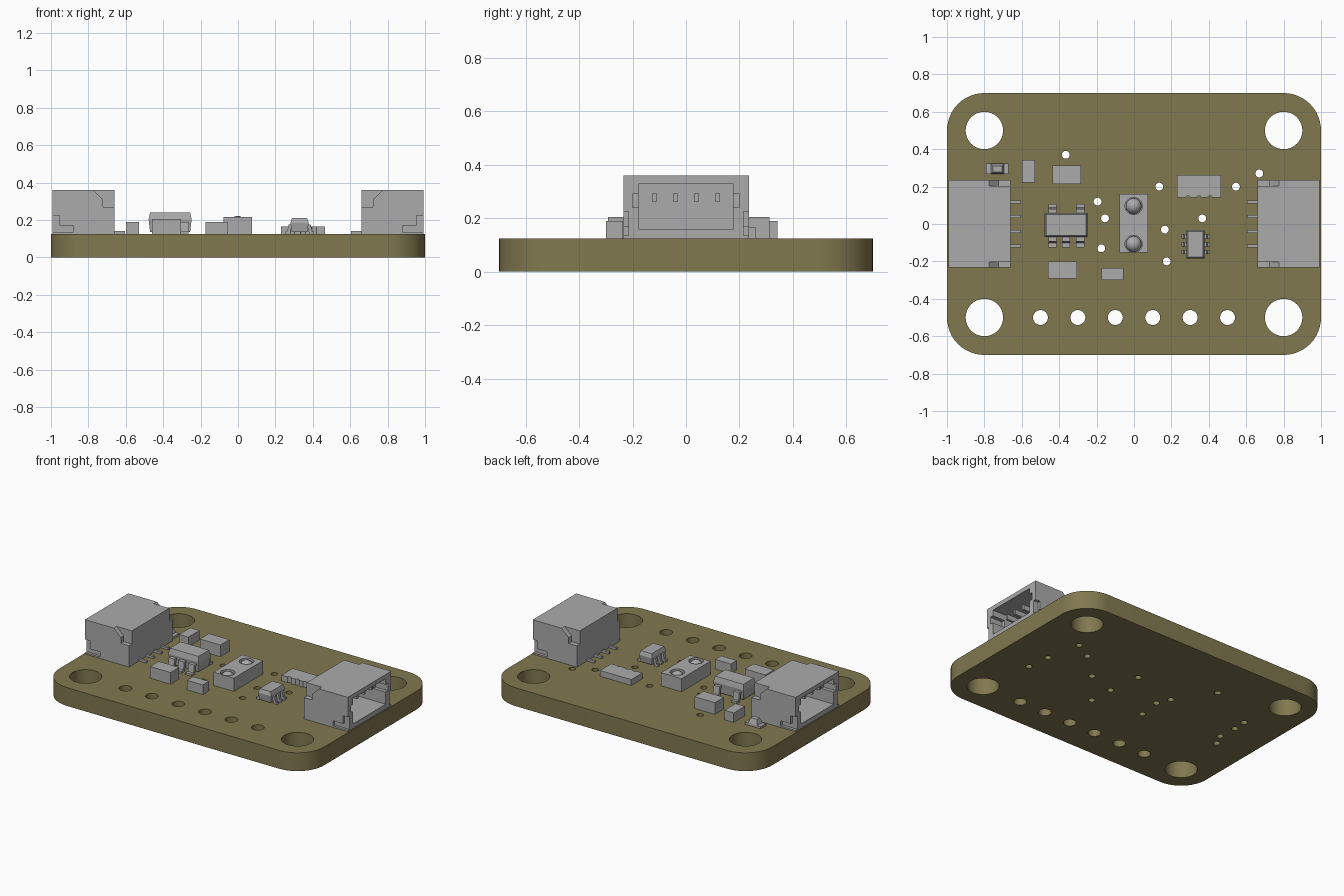
import bpy, bmesh, math
from mathutils import Matrix

cube = bpy.data.objects.get("Cube")
if cube:
    bpy.data.objects.remove(cube, do_unlink=True)


def material(name, rgb):
    m = bpy.data.materials.new(name)
    m.use_nodes = True
    m.diffuse_color = (*rgb, 1)
    m.node_tree.nodes["Principled BSDF"].inputs["Base Color"].default_value = (*rgb, 1)
    return m


OLIVE = material("olive board", (0.22, 0.19, 0.08))
GREY = material("component grey", (0.41, 0.41, 0.41))
TOP = 0.125  # upper face of the board


def finish(name, bm, mat=GREY):
    bmesh.ops.recalc_face_normals(bm, faces=bm.faces)
    me = bpy.data.meshes.new(name)
    bm.to_mesh(me)
    bm.free()
    me.materials.append(mat)
    ob = bpy.data.objects.new(name, me)
    bpy.context.collection.objects.link(ob)
    return ob


def add_box(bm, x, y, z, taper=0):
    """Box from three (low, high) ranges; the top edges can be drawn in."""
    c = [(a + b) / 2 for a, b in (x, y, z)]
    s = [abs(b - a) for a, b in (x, y, z)]
    mat = Matrix.Translation(c) @ Matrix.Diagonal((*s, 1))
    verts = bmesh.ops.create_cube(bm, size=1, matrix=mat)["verts"]
    for v in verts:
        if v.co.z > c[2]:
            v.co.x -= math.copysign(taper, v.co.x - c[0])
            v.co.y -= math.copysign(taper, v.co.y - c[1])


def box(name, x, y, z, taper=0):
    bm = bmesh.new()
    add_box(bm, x, y, z, taper)
    return finish(name, bm)


def add_cylinder(bm, x, y, r, z0, z1, sides=32):
    bmesh.ops.create_cone(bm, cap_ends=True, segments=sides, radius1=r, radius2=r, depth=z1 - z0,
                          matrix=Matrix.Translation((x, y, (z0 + z1) / 2)))


def add_prism(bm, points, vec):
    f = bm.faces.new([bm.verts.new(p) for p in points])
    ext = bmesh.ops.extrude_face_region(bm, geom=[f])["geom"]
    bmesh.ops.translate(bm, vec=vec, verts=[v for v in ext if isinstance(v, bmesh.types.BMVert)])


def select(ob):
    bpy.ops.object.select_all(action='DESELECT')
    ob.select_set(True)
    bpy.context.view_layer.objects.active = ob


def cut(ob, bm):
    """Subtract a bmesh from an object."""
    cutter = finish("cutter", bm, ob.data.materials[0])
    mod = ob.modifiers.new("cut", 'BOOLEAN')
    mod.object, mod.solver, mod.use_self = cutter, 'EXACT', True
    select(ob)
    bpy.ops.object.modifier_apply(modifier=mod.name)
    bpy.data.objects.remove(cutter, do_unlink=True)


def smooth(ob):
    select(ob)
    bpy.ops.object.shade_smooth_by_angle(angle=math.radians(35))


# Board with rounded corners, mounting holes, header row and vias
outline = []
for i, (sx, sy) in enumerate([(1, 1), (-1, 1), (-1, -1), (1, -1)]):
    for k in range(13):
        a = math.radians(90 * i + 7.5 * k)
        outline.append((sx * 0.8 + 0.2 * math.cos(a), sy * 0.5 + 0.2 * math.sin(a), 0))
bm = bmesh.new()
add_prism(bm, outline, (0, 0, TOP))
board = finish("circuit_board", bm, OLIVE)

VIAS = [(-.365, .37), (-.195, .12), (-.155, .03), (-.175, -.13), (.135, .2), (.165, -.03),
        (.175, -.2), (.365, .03), (.545, .2), (.67, .27), (.72, .03), (.74, -.13),
        (-.725, .195), (-.73, .1), (-.72, -.03), (-.76, -.11)]
bm = bmesh.new()
for x in (-0.8, 0.8):
    for y in (-0.5, 0.5):
        add_cylinder(bm, x, y, 0.1, -0.1, 0.3, 48)
for i in range(6):
    add_cylinder(bm, -0.5 + 0.2 * i, -0.5, 0.04, -0.1, 0.3)
for x, y in VIAS:
    add_cylinder(bm, x, y, 0.021, -0.1, 0.3, 20)
cut(board, bm)
smooth(board)


# Side connectors, mirrored left and right
def connector(side, s):
    shell = box(side + "_connector_shell", (s * .66, s * .992), (-.233, .235), (TOP, .36))
    bm = bmesh.new()
    add_box(bm, (s * .71, s * 1.1), (-.175, .175), (.157, .33))
    add_box(bm, (s * .9, s * 1.1), (-.2, .2), (.24, .29))
    back = [(.6, .27), (.722, .27), (.722, .31), (.775, .36), (.775, .4), (.6, .4)]
    front = [(1.1, .225), (.955, .225), (.955, .17), (.88, .17), (.88, .135), (1.1, .135)]
    for q in (-1, 1):
        for profile, y in ((back, .202), (front, .216)):
            add_prism(bm, [(s * px, q * y, pz) for px, pz in profile], (0, q * 0.1, 0))
    cut(shell, bm)
    # Contacts inside the cavity and solder leads behind it
    bm = bmesh.new()
    for i in range(4):
        y = -0.1175 + 0.0785 * i
        add_box(bm, (s * .70, s * .93), (y - .008, y + .008), (.26, .295))
        add_box(bm, (s * .605, s * .67), (y - .008, y + .008), (TOP, .14))
    finish(side + "_connector_pins", bm)


connector("left", 1)
connector("right", -1)

# Plain chip parts
for name, x, y, top in [("upright_chip", (-.6, -.53), (.222, .342), .19),
                        ("back_capacitor", (-.437, -.283), (.215, .312), .205),
                        ("front_capacitor", (-.46, -.305), (-.292, -.2), .205),
                        ("small_front_chip", (-.175, -.055), (-.3, -.235), .19)]:
    box(name, x, y, (TOP, top))

# Resistor array with scalloped long edges
array = box("resistor_array", (.23, .465), (.142, .262), (TOP, .165))
bm = bmesh.new()
for i in range(3):
    for y in (.136,):
        add_cylinder(bm, .289 + .0585 * i, y, 0.015, 0.1, 0.2, 16)
cut(array, bm)

# Indicator lamp with end pads and tapered lens
bm = bmesh.new()
add_box(bm, (-.79, -.67), (.267, .323), (TOP, .14))
add_box(bm, (-.765, -.695), (.267, .323), (.14, .175), 0.012)
finish("indicator_lamp", bm)

# Optical sensor with two round wells and domes
sensor = box("optical_sensor_body", (-.078, .076), (-.153, .16), (TOP, .215))
bm = bmesh.new()
for y in (.096, -.107):
    add_cylinder(bm, -.002, y, 0.046, .165, .3)
cut(sensor, bm)
bm = bmesh.new()
for y in (.096, -.107):
    bmesh.ops.create_uvsphere(bm, u_segments=24, v_segments=12, radius=0.042,
                              matrix=Matrix.Translation((-.002, y, .18)))
smooth(finish("sensor_domes", bm))


def gull_lead(bm, along, start, out, z, half, axis):
    """Bent lead running outwards from start to out, half as wide as given."""
    d = 1 if out > start else -1
    t = 0.014
    mid = (start + out) / 2
    path = [(start, z), (mid, z), (mid + d * .008, TOP + t), (out, TOP + t), (out, TOP),
            (mid - d * t * .6, TOP), (mid - d * t, z - t), (start, z - t)]
    if axis == 'Y':
        add_prism(bm, [(along - half, p, h) for p, h in path], (2 * half, 0, 0))
    else:
        add_prism(bm, [(p, along - half, h) for p, h in path], (0, 2 * half, 0))


def chip_body(name, x, y, z0, z1, taper):
    """Moulded body, widest at mid height."""
    mid = z0 + (z1 - z0) * 0.65
    bm = bmesh.new()
    add_box(bm, x, y, (mid, z1), taper)
    add_box(bm, x, y, (mid, z0), 0)
    for v in bm.verts:
        if v.co.z < z0 + 1e-4:
            v.co.x -= math.copysign(taper, v.co.x - sum(x) / 2)
            v.co.y -= math.copysign(taper, v.co.y - sum(y) / 2)
    finish(name, bm)


# Regulator: two leads behind, three in front
chip_body("regulator_body", (-.478, -.248), (-.07, .06), .135, .24, 0.008)
bm = bmesh.new()
for x in (-.436, -.363, -.287):
    gull_lead(bm, x, -.06, -.125, .19, .022, 'Y')
    if x != -.363:
        gull_lead(bm, x, .05, .108, .19, .022, 'Y')
finish("regulator_leads", bm)

# Small six-lead chip
chip_body("transistor_body", (.28, .378), (-.184, -.033), .135, .21, 0.008)
bm = bmesh.new()
for y in (-.067, -.109, -.151):
    gull_lead(bm, y, .288, .253, .175, .01, 'X')
    gull_lead(bm, y, .37, .407, .175, .01, 'X')
finish("transistor_leads", bm)
